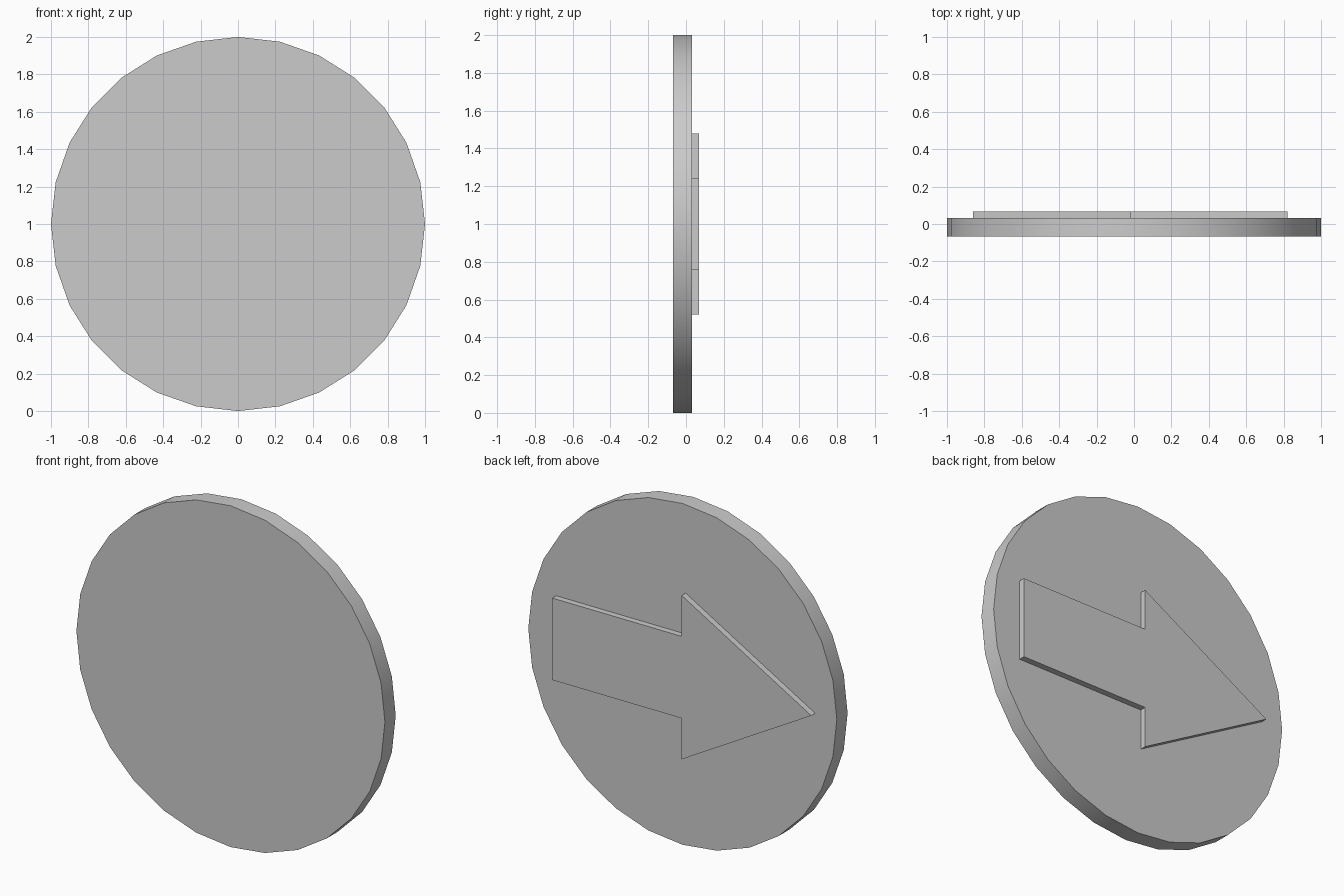
import bpy, bmesh
from math import radians

if "Cube" in bpy.data.objects:
    bpy.data.objects.remove(bpy.data.objects["Cube"])

DISC_FRONT, DISC_BACK, ARROW_BACK = -0.068, 0.032, 0.068

# Round upright plate, 28 sides with a smooth rim
bpy.ops.mesh.primitive_cylinder_add(
    vertices=28, radius=1, depth=DISC_BACK - DISC_FRONT,
    location=(0, (DISC_FRONT + DISC_BACK) / 2, 1), rotation=(radians(90), 0, 0))
disc = bpy.context.object
disc.name = "disc"
bpy.ops.object.shade_smooth_by_angle(angle=radians(30))

# Raised arrow on the back, pointing to -x: half profile mirrored about z = 1
TIP = (-0.86, 0)
upper = [(-0.02, 0.48), (-0.02, 0.24), (0.82, 0.24)]
outline = [TIP] + upper + [(x, -h) for x, h in reversed(upper)]

bm = bmesh.new()
base = bm.faces.new([bm.verts.new((x, DISC_BACK - 0.002, 1 + h)) for x, h in outline])
ext = bmesh.ops.extrude_face_region(bm, geom=[base], use_keep_orig=True)
for v in ext["geom"]:
    if isinstance(v, bmesh.types.BMVert):
        v.co.y = ARROW_BACK
bmesh.ops.recalc_face_normals(bm, faces=bm.faces)
mesh = bpy.data.meshes.new("arrow")
bm.to_mesh(mesh)
bm.free()
arrow = bpy.data.objects.new("arrow", mesh)
bpy.context.collection.objects.link(arrow)
